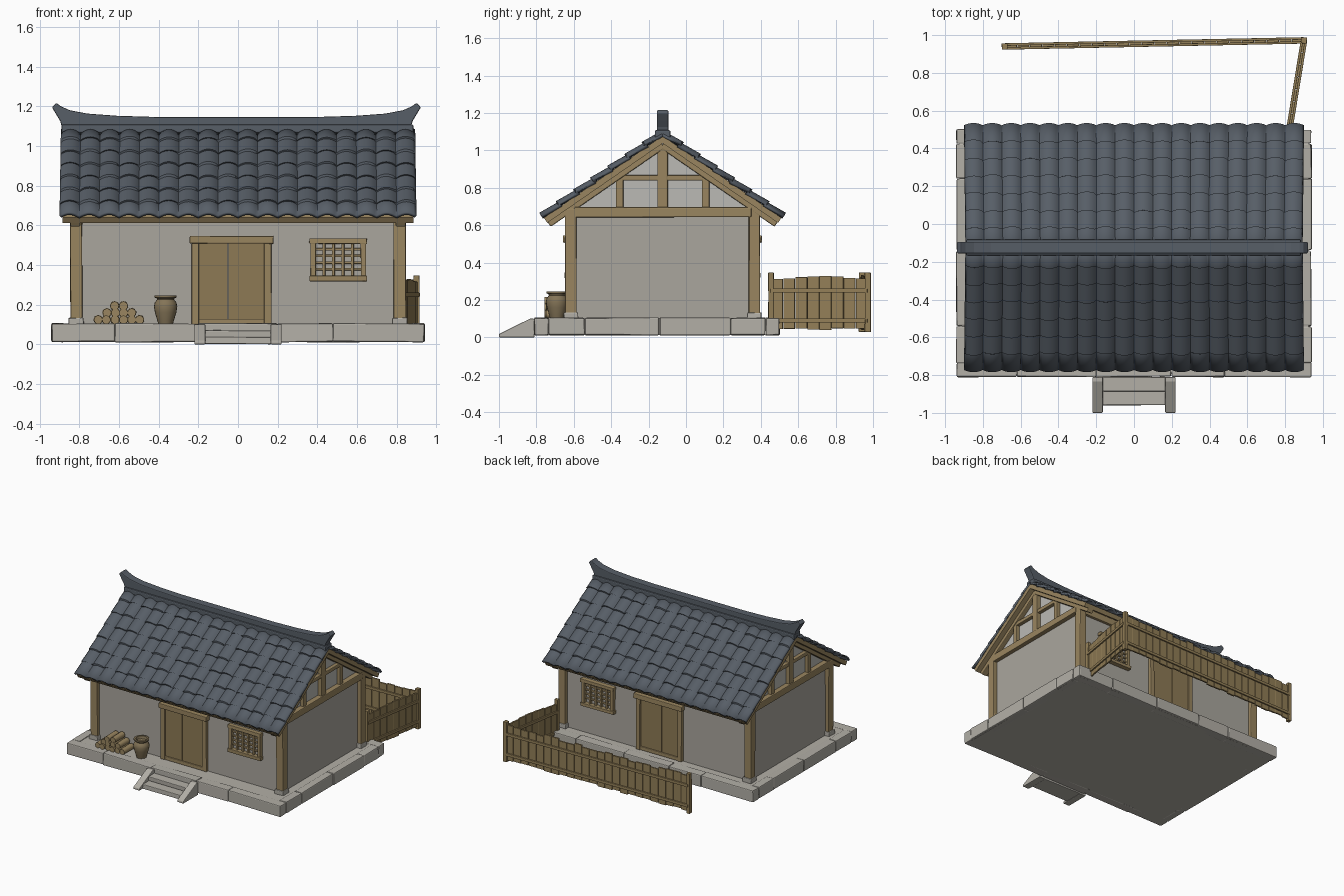
import bpy, bmesh, math, random
from mathutils import Vector, Matrix

if "Cube" in bpy.data.objects:
    bpy.data.objects.remove(bpy.data.objects["Cube"])

random.seed(4)
CY = -0.125          # house centre line in y
SLOPE = 0.69         # roof rise per unit


def material(name, r, g, b):
    m = bpy.data.materials.new(name)
    m.diffuse_color = (r, g, b, 1)
    m.use_nodes = True
    m.node_tree.nodes["Principled BSDF"].inputs["Base Color"].default_value = m.diffuse_color
    return m


SLATE = material("slate_tile", 0.095, 0.112, 0.135)
PLASTER = material("plaster", 0.40, 0.38, 0.34)
PALE = material("pale_plaster", 0.50, 0.49, 0.46)
STONE = material("stone", 0.45, 0.43, 0.385)
WOOD = material("timber", 0.32, 0.235, 0.115)
DOOR = material("door_wood", 0.27, 0.195, 0.09)
CLAY = material("clay", 0.23, 0.175, 0.095)
FENCE = material("fence_wood", 0.29, 0.21, 0.095)


def finish(name, bm, mat, bevel=0.0, smooth=False):
    bmesh.ops.recalc_face_normals(bm, faces=bm.faces)
    me = bpy.data.meshes.new(name)
    bm.to_mesh(me)
    bm.free()
    me.materials.append(mat)
    ob = bpy.data.objects.new(name, me)
    bpy.context.collection.objects.link(ob)
    if bevel:
        mod = ob.modifiers.new("bevel", 'BEVEL')
        mod.width, mod.segments = bevel, 2
    if smooth:
        bpy.ops.object.select_all(action='DESELECT')
        ob.select_set(True)
        bpy.context.view_layer.objects.active = ob
        bpy.ops.object.shade_smooth_by_angle(angle=math.radians(40))
    return ob


def box(bm, x0, x1, y0, y1, z0, z1, jit=0.0):
    m = Matrix.Translation(((x0 + x1) / 2, (y0 + y1) / 2, (z0 + z1) / 2)) @ Matrix.Diagonal((x1 - x0, y1 - y0, z1 - z0, 1))
    for v in bmesh.ops.create_cube(bm, size=1, matrix=m)['verts']:
        v.co += Vector([random.uniform(-jit, jit) for _ in range(3)])


def beam(bm, p, q, w, h):
    p, q = Vector(p), Vector(q)
    m = Matrix.Translation((p + q) / 2) @ (q - p).to_track_quat('X', 'Z').to_matrix().to_4x4()
    bmesh.ops.create_cube(bm, size=1, matrix=m @ Matrix.Diagonal(((q - p).length, w, h, 1)))


def prism(bm, pts, a, b, axis):
    """Extrude a 2D outline (other two axes) from a to b along x or y."""
    put = (lambda t, u, v: (t, u, v)) if axis == 'x' else (lambda t, u, v: (u, t, v))
    rings = [[bm.verts.new(put(t, u, v)) for u, v in pts] for t in (a, b)]
    bm.faces.new(rings[0])
    bm.faces.new(rings[1][::-1])
    for i in range(len(pts)):
        j = (i + 1) % len(pts)
        bm.faces.new((rings[0][i], rings[1][i], rings[1][j], rings[0][j]))


# stone platform: core slab and a kerb of uneven blocks
bm = bmesh.new()
box(bm, -0.925, 0.925, -0.795, 0.485, 0.012, 0.1)
finish("platform_core", bm, STONE)
bm = bmesh.new()
cuts = [-0.94, -0.62, -0.2, 0.2, 0.48, 0.94]
for a, b in zip(cuts, cuts[1:]):
    box(bm, a, b - 0.002, -0.81, -0.735, 0.012, 0.105, 0.003)
    box(bm, -b, -a - 0.002, 0.425, 0.50, 0.012, 0.105, 0.003)
cuts = [-0.735, -0.54, -0.14, 0.24, 0.425]
for a, b in zip(cuts, cuts[1:]):
    box(bm, -0.94, -0.875, a, b - 0.002, 0.012, 0.105, 0.003)
    box(bm, 0.875, 0.94, a, b - 0.002, 0.012, 0.105, 0.003)
finish("platform_kerb", bm, STONE, 0.007)

# entrance steps with sloping side stones
bm = bmesh.new()
box(bm, -0.168, 0.168, -0.96, -0.81, 0.002, 0.036, 0.002)
box(bm, -0.168, 0.168, -0.885, -0.81, 0.036, 0.07, 0.002)
for s in (-1, 1):
    prism(bm, [(-1.0, 0), (-1.0, 0.018), (-0.835, 0.1), (-0.81, 0.1), (-0.81, 0)], s * 0.165, s * 0.22, 'x')
finish("steps", bm, STONE, 0.005)

# plaster walls and gable infill
bm = bmesh.new()
box(bm, -0.815, 0.815, CY - 0.49, CY + 0.49, 0.09, 0.68)
finish("walls", bm, PLASTER)
bm = bmesh.new()
prism(bm, [(CY - 0.49, 0.67), (CY + 0.49, 0.67), (CY + 0.49, 0.7), (CY, 1.04), (CY - 0.49, 0.7)], -0.81, 0.81, 'x')
finish("gable_infill", bm, PALE)

# corner posts, wall beams, gable framing
bm, feet = bmesh.new(), bmesh.new()
for sx in (-1, 1):
    for sy in (-1, 1):
        x, y = sx * 0.815, CY + sy * 0.49
        box(bm, x - 0.03, x + 0.03, y - 0.03, y + 0.03, 0.12, 0.69, 0.003)
        box(feet, x - 0.038, x + 0.038, y - 0.038, y + 0.038, 0.095, 0.133, 0.002)
        # rafters against the gable, and short studs
        beam(bm, (sx * 0.82, CY + sy * 0.61, 1.03 - SLOPE * 0.61), (sx * 0.82, CY, 1.03), 0.05, 0.042)
        ys = CY + sy * 0.23
        box(bm, sx * 0.82 - 0.018, sx * 0.82 + 0.018, ys - 0.02, ys + 0.02, 0.69, 0.86)
    x = sx * 0.82
    box(bm, x - 0.03, x + 0.03, CY - 0.475, CY + 0.475, 0.643, 0.697, 0.003)
    box(bm, x - 0.018, x + 0.018, CY - 0.25, CY + 0.25, 0.838, 0.868)
    box(bm, x - 0.022, x + 0.022, CY - 0.028, CY + 0.028, 0.69, 1.03)
for sy in (-1, 1):
    y = CY + sy * 0.49
    box(bm, -0.84, 0.84, y - 0.02, y + 0.02, 0.635, 0.69)
finish("timber_frame", bm, WOOD, 0.006)
finish("post_footings", feet, STONE, 0.006)

# doors and windows, the same on front and back
for sy, side in ((-1, "front"), (1, "back")):
    def wall_box(b, x0, x1, z0, z1, d0, d1, jit=0.0):
        ya, yb = CY + sy * (0.49 + d0), CY + sy * (0.49 + d1)
        box(b, x0, x1, min(ya, yb), max(ya, yb), z0, z1, jit)
    bm = bmesh.new()
    for x0, x1 in ((-0.2, -0.052), (-0.048, 0.155)):
        wall_box(bm, x0, x1, 0.125, 0.515, -0.01, 0.012)
    finish(side + "_door_leaves", bm, DOOR, 0.003)
    bm = bmesh.new()
    wall_box(bm, -0.245, 0.18, 0.508, 0.545, -0.01, 0.042, 0.002)
    for x in (-0.215, 0.15):
        wall_box(bm, x - 0.018, x + 0.018, 0.1, 0.51, -0.01, 0.026, 0.002)
    wall_box(bm, -0.215, 0.165, 0.1, 0.128, -0.01, 0.022)
    finish(side + "_door_frame", bm, WOOD, 0.005)
    bm = bmesh.new()
    for z in (0.332, 0.52):
        wall_box(bm, 0.36, 0.65, z - 0.013, z + 0.013, -0.01, 0.035, 0.002)
    for x in (0.378, 0.632):
        wall_box(bm, x - 0.013, x + 0.013, 0.335, 0.52, -0.01, 0.028, 0.002)
    for i in range(1, 5):
        x = 0.385 + i * 0.048
        wall_box(bm, x - 0.007, x + 0.007, 0.34, 0.52, -0.01, 0.018)
    for i in range(1, 5):
        z = 0.345 + i * 0.0335
        wall_box(bm, 0.385, 0.625, z - 0.006, z + 0.006, -0.01, 0.014)
    finish(side + "_window", bm, WOOD, 0.003)

# roof boarding under the tiles
bm = bmesh.new()
prism(bm, [(CY - 0.635, 1.078 - SLOPE * 0.635), (CY, 1.078), (CY + 0.635, 1.078 - SLOPE * 0.635),
           (CY + 0.617, 1.038 - SLOPE * 0.617), (CY, 1.038), (CY - 0.617, 1.038 - SLOPE * 0.617)], -0.885, 0.885, 'x')
finish("roof_boards", bm, WOOD)

# rolled roof tiles: each course overlaps the one below
COLS, SEG, ROWS = 18, 8, 7
n = Vector((0, SLOPE, 1)).normalized()
for sy, side in ((-1, "front"), (1, "back")):
    bm = bmesh.new()
    grid = []
    for r in range(ROWS):
        for end, lift in ((0, 0.010), (1, 0.0)):
            row = []
            for i in range(COLS * SEG + 1):
                u = i / SEG
                shift = 0.004 * math.sin(int(u) * 2.3 + r * 1.7) if 0 < r + end < ROWS else 0
                d = 0.642 * (1 - (r + end) / ROWS) + shift
                h = lift + 0.021 * abs(math.sin(math.pi * u)) ** 0.8
                x = (-0.9 + 1.8 * i / (COLS * SEG)) * (1 - 0.008 * (r + end) / ROWS)
                row.append(bm.verts.new((x, CY + sy * (d + n.y * h), 1.084 - SLOPE * d + n.z * h)))
            grid.append(row)
    for a, b in zip(grid, grid[1:]):
        for i in range(COLS * SEG):
            f = (a[i], a[i + 1], b[i + 1], b[i])
            bm.faces.new(f if sy < 0 else f[::-1])
    ob = finish(side + "_roof_tiles", bm, SLATE, smooth=True)
    if sum(p.normal.z for p in ob.data.polygons) < 0:
        ob.data.flip_normals()
    mod = ob.modifiers.new("thickness", 'SOLIDIFY')
    mod.thickness, mod.offset = 0.016, -1

# ridge with upswept ends
half = [(0.4, 1.146), (0.6, 1.152), (0.75, 1.163), (0.84, 1.18), (0.885, 1.2), (0.908, 1.217),
        (0.93, 1.195), (0.908, 1.158), (0.888, 1.125), (0.872, 1.065)]
bm = bmesh.new()
prism(bm, [(x - 0.008, z) for x, z in half] + [(-x - 0.008, z) for x, z in half[::-1]], CY - 0.031, CY + 0.031, 'y')
finish("ridge", bm, SLATE, 0.006)
bm = bmesh.new()
box(bm, -0.89, 0.885, CY - 0.042, CY + 0.042, 1.065, 1.108)
finish("ridge_base", bm, SLATE, 0.008)

# clay jar, lathed
prof = [(0, 0.1), (0.036, 0.1), (0.042, 0.12), (0.054, 0.16), (0.059, 0.19), (0.055, 0.21), (0.043, 0.225),
        (0.045, 0.232), (0.056, 0.236), (0.056, 0.246), (0.042, 0.246), (0.038, 0.225), (0, 0.215)]
bm = bmesh.new()
vs = [bm.verts.new((r, 0, z)) for r, z in prof]
es = [bm.edges.new(e) for e in zip(vs, vs[1:])]
bmesh.ops.spin(bm, geom=vs + es, cent=(0, 0, 0), axis=(0, 0, 1), angle=2 * math.pi, steps=20)
bmesh.ops.remove_doubles(bm, verts=bm.verts, dist=0.0005)
bmesh.ops.translate(bm, verts=bm.verts, vec=(-0.365, -0.69, 0))
finish("jar", bm, CLAY, smooth=True)

# stacked firewood
bm = bmesh.new()
for k, count in enumerate((6, 4, 2)):
    for i in range(count):
        x = -0.6 + (i - (count - 1) / 2) * 0.043 + random.uniform(-0.004, 0.004)
        m = Matrix.Translation((x, -0.69 + random.uniform(-0.008, 0.008), 0.124 + k * 0.035)) @ Matrix.Rotation(math.pi / 2, 4, 'X')
        bmesh.ops.create_cone(bm, cap_ends=True, segments=9, radius1=0.024, radius2=0.022, depth=0.12, matrix=m)
finish("firewood", bm, WOOD, smooth=True)


# plank fence around the back corner
def fence(name, p, q, count):
    bm = bmesh.new()
    p, q = Vector(p), Vector(q)
    d = (q - p) / count
    side = Vector((-d.y, d.x, 0)).normalized() * 0.011
    for i in range(count):
        a, b = p + d * (i + 0.02), p + d * (i + 0.98)
        lo, hi = 0.045 + random.uniform(-0.006, 0.006), 0.322 + random.uniform(-0.012, 0.012)
        up = Vector((0, 0, (lo + hi) / 2))
        beam(bm, a + up, b + up, 0.012 + random.uniform(0, 0.003), hi - lo)
    for z in (0.09, 0.25):
        for s in (-1, 1):
            off = side * s + Vector((0, 0, z))
            beam(bm, p + off, q + off, 0.012, 0.022)
    for e in (p, q):
        box(bm, e.x - 0.015, e.x + 0.015, e.y - 0.015, e.y + 0.015, 0.03, 0.347, 0.002)
    finish(name, bm, FENCE, 0.002)


fence("back_fence", (-0.685, 0.94, 0), (0.9, 0.972, 0), 24)
fence("side_fence", (0.9, 0.972, 0), (0.815, 0.455, 0), 8)
